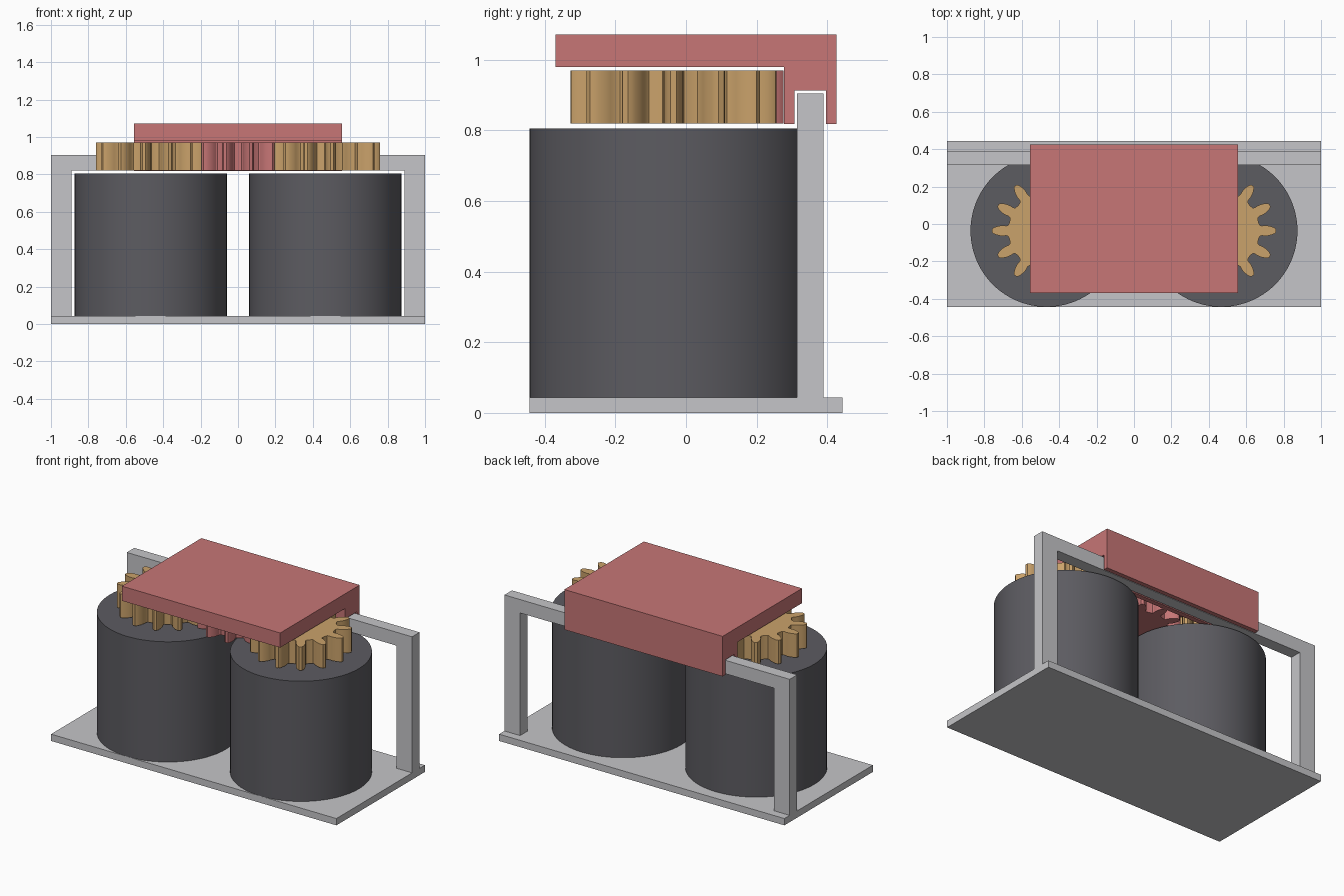
import bpy, bmesh, math

if "Cube" in bpy.data.objects:
    bpy.data.objects.remove(bpy.data.objects["Cube"])


def material(name, rgb):
    m = bpy.data.materials.new(name)
    m.diffuse_color = (*rgb, 1)
    m.use_nodes = True
    m.node_tree.nodes["Principled BSDF"].inputs["Base Color"].default_value = m.diffuse_color
    return m


GREY = material("light grey", (0.56, 0.56, 0.58))
DARK = material("dark grey", (0.108, 0.106, 0.12))
RED = material("soft red", (0.57, 0.18, 0.18))
GOLD = material("brass", (0.59, 0.36, 0.145))


def extrude(name, pts, vec, mat, smooth=False):
    """Solid made by sweeping a closed outline along a vector."""
    bm = bmesh.new()
    face = bm.faces.new([bm.verts.new(p) for p in pts])
    res = bmesh.ops.extrude_face_region(bm, geom=[face], use_keep_orig=True)
    bmesh.ops.translate(bm, vec=vec, verts=[g for g in res["geom"] if isinstance(g, bmesh.types.BMVert)])
    bmesh.ops.recalc_face_normals(bm, faces=bm.faces)
    me = bpy.data.meshes.new(name)
    bm.to_mesh(me)
    bm.free()
    me.materials.append(mat)
    ob = bpy.data.objects.new(name, me)
    bpy.context.collection.objects.link(ob)
    if smooth:
        bpy.ops.object.select_all(action='DESELECT')
        ob.select_set(True)
        bpy.context.view_layer.objects.active = ob
        bpy.ops.object.shade_smooth_by_angle(angle=math.radians(25))
    return ob


def drum(name, x, y, r, z0, z1, mat, n=96):
    pts = [(x + r * math.cos(2 * math.pi * i / n), y + r * math.sin(2 * math.pi * i / n), z0)
           for i in range(n)]
    extrude(name, pts, (0, 0, z1 - z0), mat, True)


# Half a tooth: (depth from root to tip, half width as a share of the pitch)
TOOTH = [(0.0, 0.30), (0.12, 0.25), (0.35, 0.245), (0.55, 0.215),
         (0.75, 0.165), (0.9, 0.115), (1.0, 0.06)]


def gear(name, x, y, root, tip, teeth, phase, mat):
    pitch = 2 * math.pi / teeth
    flank = [(d, -w) for d, w in TOOTH] + [(d, w) for d, w in reversed(TOOTH)]
    pts = []
    for k in range(teeth):
        for d, w in flank + [(-0.04, 0.5)]:
            a = phase + (k + w) * pitch
            r = root + d * (tip - root)
            pts.append((x + r * math.cos(a), y + r * math.sin(a), 0.82))
    extrude(name, pts, (0, 0, 0.15), mat, True)


# Base plate
extrude("base_plate", [(-1, -0.443, 0), (1, -0.443, 0), (1, 0.443, 0), (-1, 0.443, 0)],
        (0, 0, 0.043), GREY)

# Portal frame standing at the back
extrude("back_frame", [(-1, 0.315, 0.043), (-0.89, 0.315, 0.043), (-0.89, 0.315, 0.82),
                       (0.89, 0.315, 0.82), (0.89, 0.315, 0.043), (1, 0.315, 0.043),
                       (1, 0.315, 0.905), (-1, 0.315, 0.905)], (0, 0.075, 0), GREY)

# Twin drums with brass gears, mirrored left and right
YC = -0.036
for side, s in (("left", -1), ("right", 1)):
    drum(side + "_drum", s * 0.467, YC, 0.407, 0.043, 0.805, DARK)
    gear(side + "_gear", s * 0.467, YC, 0.207, 0.293, 13, 0 if s > 0 else math.pi, GOLD)

# Centre pinion meshing with both gears
gear("centre_pinion", 0, 0.027, 0.172, 0.25, 11, math.pi / 2, RED)

# Cover with a slotted rear lip that straddles the frame
extrude("cover", [(-0.555, y, z) for y, z in (
    (-0.37, 0.979), (-0.37, 1.072), (0.426, 1.072), (0.426, 0.818), (0.397, 0.818),
    (0.397, 0.913), (0.308, 0.913), (0.308, 0.818), (0.277, 0.818), (0.277, 0.979))],
    (1.11, 0, 0), RED)
